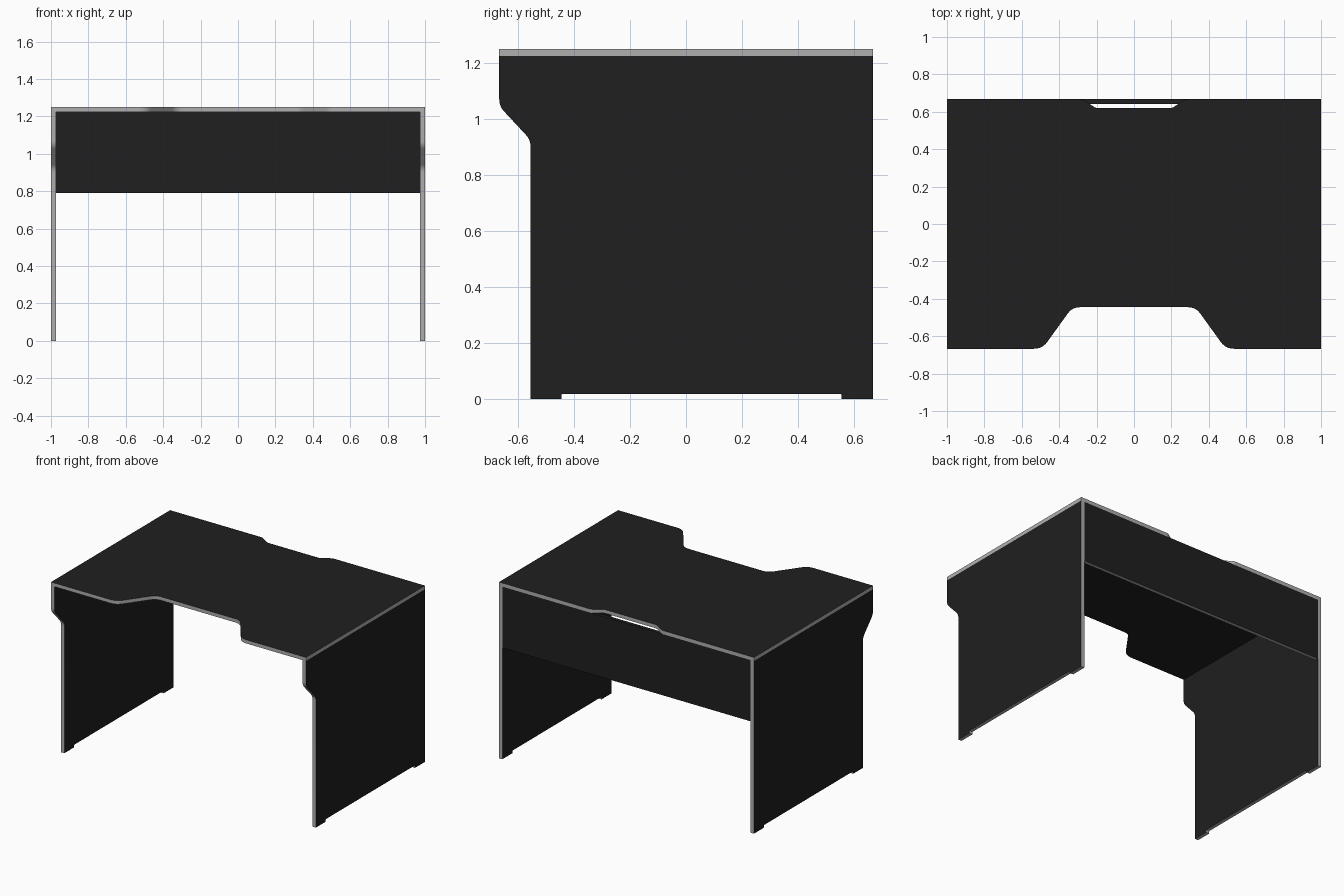
import bpy, bmesh
from mathutils import Vector

if "Cube" in bpy.data.objects:
    bpy.data.objects.remove(bpy.data.objects["Cube"])

T = 0.026            # panel thickness
W, D, H = 1.0, 0.667, 1.25


def material(name, v):
    m = bpy.data.materials.new(name)
    m.diffuse_color = (v, v, v, 1)
    m.use_nodes = True
    m.node_tree.nodes["Principled BSDF"].inputs["Base Color"].default_value = m.diffuse_color
    return m


BLACK = material("black_laminate", 0.014)
EDGE = material("grey_edge_band", 0.43)


def rounded(corners, n=6):
    """Corners are (u, v, trim); trim > 0 rounds the corner."""
    out = []
    for i, (u, v, t) in enumerate(corners):
        p = Vector((u, v))
        if not t:
            out.append(p)
            continue
        a = Vector(corners[i - 1][:2])
        b = Vector(corners[(i + 1) % len(corners)][:2])
        a = p + (a - p).normalized() * t
        b = p + (b - p).normalized() * t
        for k in range(n + 1):
            s = k / n
            out.append(a * (1 - s) ** 2 + p * 2 * s * (1 - s) + b * s ** 2)
    return out


def panel(name, corners, place, direction, dark_edge=None):
    """Extrude a flat outline into a board with black faces and grey edges."""
    bm = bmesh.new()
    face = bm.faces.new([bm.verts.new(place(*p)) for p in rounded(corners)])
    ext = bmesh.ops.extrude_face_region(bm, geom=[face], use_keep_orig=True)
    moved = [g for g in ext["geom"] if isinstance(g, bmesh.types.BMVert)]
    bmesh.ops.translate(bm, verts=moved, vec=direction)
    bmesh.ops.recalc_face_normals(bm, faces=bm.faces)
    axis = Vector(direction).normalized()
    for f in bm.faces:
        f.normal_update()
        on_side = abs(f.normal.dot(axis)) < 0.5
        if dark_edge and f.normal.dot(Vector(dark_edge)) > 0.9:
            on_side = False
        f.material_index = 1 if on_side else 0
    me = bpy.data.meshes.new(name)
    bm.to_mesh(me)
    bm.free()
    me.materials.append(BLACK)
    me.materials.append(EDGE)
    ob = bpy.data.objects.new(name, me)
    bpy.context.collection.objects.link(ob)
    bpy.ops.object.select_all(action='DESELECT')
    ob.select_set(True)
    bpy.context.view_layer.objects.active = ob
    bpy.ops.object.shade_smooth_by_angle()
    return ob


# Desk top: half outline mirrored, with front seat cut-out and rear cable slot
half = [(0.33, -0.445, 0.04), (0.49, -D, 0.045), (W, -D, 0), (W, D, 0),
        (0.275, D, 0.015), (0.205, 0.62, 0.015)]
outline = half + [(-x, y, t) for x, y, t in reversed(half)]
panel("desk_top", outline, lambda x, y: (x, y, H - T), (0, 0, T))

# Side panels: stepped front edge and a shallow notch leaving two feet
side = [(-0.555, 0, 0), (-0.445, 0, 0), (-0.445, 0.018, 0.006),
        (0.555, 0.018, 0.006), (0.555, 0, 0), (D, 0, 0), (D, H - T, 0),
        (-D, H - T, 0), (-D, 1.045, 0.025), (-0.555, 0.925, 0.025)]
for name, x in (("left_side_panel", -W), ("right_side_panel", W - T)):
    panel(name, side, lambda y, z, x=x: (x, y, z), (T, 0, 0))

# Back modesty panel between the sides
b = W - T
back = [(-b, 0.79, 0), (b, 0.79, 0), (b, H - T, 0), (-b, H - T, 0)]
panel("back_panel", back, lambda x, z: (x, D - T, z), (0, T, 0), (0, 0, 1))
